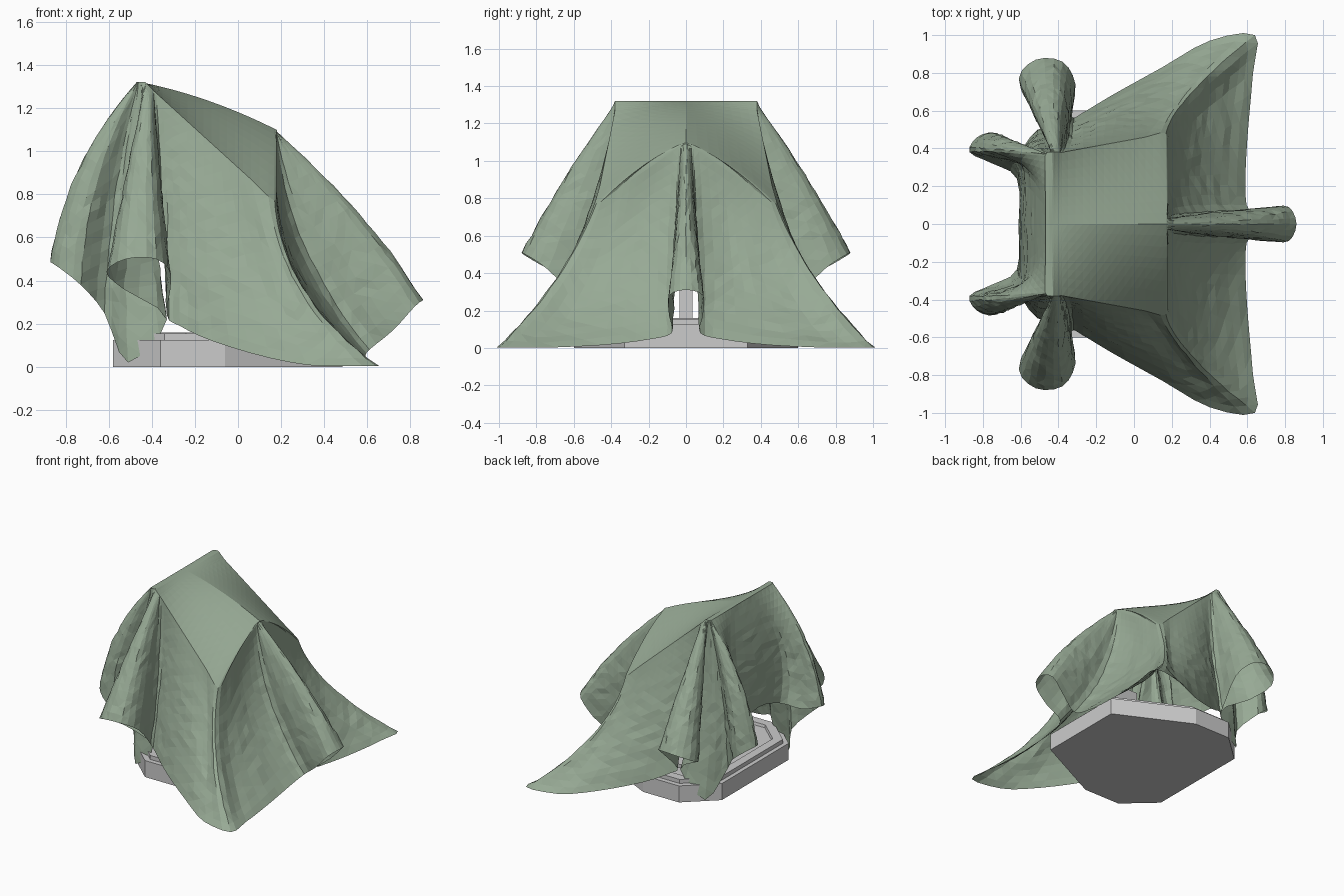
import bpy, bmesh, random
from mathutils import Vector

if "Cube" in bpy.data.objects:
    bpy.data.objects.remove(bpy.data.objects["Cube"])

random.seed(4)


def new_object(name, bm):
    bmesh.ops.recalc_face_normals(bm, faces=bm.faces)
    mesh = bpy.data.meshes.new(name)
    bm.to_mesh(mesh)
    bm.free()
    ob = bpy.data.objects.new(name, mesh)
    bpy.context.collection.objects.link(ob)
    return ob


# ---------- octagonal plinth ----------
HALF = [(.485, .33), (-.06, .60), (-.36, .60), (-.58, .40)]
OUTLINE = HALF + [(x, -y) for x, y in reversed(HALF)]


def prism(name, scale, z0, z1, rim=0):
    bm = bmesh.new()
    cx = -.05
    top = bm.faces.new([bm.verts.new((cx + (x - cx) * scale, y * scale, z0)) for x, y in OUTLINE])
    ext = bmesh.ops.extrude_face_region(bm, geom=[top], use_keep_orig=True)
    new = [v for v in ext["geom"] if isinstance(v, bmesh.types.BMVert)]
    bmesh.ops.translate(bm, verts=new, vec=(0, 0, z1 - z0))
    bm.normal_update()
    if rim:  # sunken panel inside a raised rim
        face = [f for f in ext["geom"] if isinstance(f, bmesh.types.BMFace)]
        bmesh.ops.inset_region(bm, faces=face, thickness=rim)
        bmesh.ops.inset_region(bm, faces=face, thickness=.005)
        bmesh.ops.translate(bm, verts=face[0].verts[:], vec=(0, 0, -.02))
    return new_object(name, bm)


prism("plinth", 1.0, 0, .125)
prism("plinth_rim", .94, .125, .155, rim=.07)
prism("plinth_inner_step", .62, .13, .16)

# thin support under the sheet
bm = bmesh.new()
bmesh.ops.create_cube(bm, size=1)
bmesh.ops.scale(bm, vec=(.2, .07, .35), verts=bm.verts)
bmesh.ops.translate(bm, vec=(.1, 0, .30), verts=bm.verts)
new_object("support_post", bm)

# ---------- draped sheet ----------
# Half outlines from the +x fold round to the back, mirrored over y = 0
HEM = [(.86, 0, .31), (.82, .09, .28), (.72, .09, .17), (.61, .075, .08), (.59, .2, .045),
       (.60, .45, .015), (.63, .8, 0), (.64, 1, 0), (.40, .97, 0), (.15, .83, .04),
       (-.12, .68, .12), (-.27, .59, .19), (-.33, .57, .24), (-.31, .74, .42), (-.38, .86, .5),
       (-.52, .87, .5), (-.61, .77, .44), (-.53, .62, .36), (-.33, .54, .22), (-.51, .50, .02),
       (-.62, .38, .25), (-.73, .48, .38), (-.83, .46, .46), (-.87, .38, .49), (-.75, .32, .46),
       (-.62, .24, .5), (-.61, 0, .56)]
MID = [(.56, 0, .71), (.53, .045, .68), (.42, .06, .62), (.31, .06, .56), (.27, .2, .50),
       (.28, .34, .43), (.31, .54, .33), (.30, .69, .37), (.20, .65, .40), (.03, .6, .52),
       (-.15, .54, .63), (-.27, .48, .73), (-.35, .45, .78), (-.36, .56, .87), (-.40, .63, .92),
       (-.48, .63, .92), (-.52, .57, .88), (-.48, .49, .82), (-.40, .43, .76), (-.51, .42, .72),
       (-.57, .38, .79), (-.65, .45, .87), (-.71, .43, .92), (-.73, .38, .93), (-.65, .34, .9),
       (-.58, .28, .92), (-.57, 0, .95)]
# Supported edge: column -> (x, y, z), with a shoulder at column 7
TOP = [(0, .18, 0, 1.09), (3, .18, .04, 1.07), (7, .17, .48, .77), (12, -.38, .38, 1.27),
       (16, -.43, .38, 1.32), (19, -.46, .38, 1.32), (23, -.47, .36, 1.32), (26, -.46, 0, 1.32)]
ROWS, SUB, CAP = 18, 3, 8


def spine_z(x):
    d = max(0, x + .45)
    return 1.32 - .2 * d - .24 * d * d


def top_point(i):
    for (a, *p), (b, *q) in zip(TOP, TOP[1:]):
        if a <= i <= b:
            return Vector(p).lerp(Vector(q), (i - a) / (b - a))


def mirror_ring(points):
    pts = [Vector(p) for p in points]
    return pts + [Vector((p.x, -p.y, p.z)) for p in reversed(pts[1:-1])]


def smooth_ring(pts):
    out, n = [], len(pts)
    for i in range(n):
        a, b, c, d = (pts[(i + k) % n] for k in (-1, 0, 1, 2))
        for s in range(SUB):
            t = s / SUB
            out.append(.5 * (2 * b + (c - a) * t + (2 * a - 5 * b + 4 * c - d) * t * t
                             + (3 * b - a - 3 * c + d) * t ** 3))
    return out


tops = [top_point(i) for i in range(len(HEM))]
hem, mid, top = (smooth_ring(mirror_ring(r)) for r in (HEM, MID, tops))
bm = bmesh.new()
columns = []
for h, m, t in zip(hem, mid, top):
    spine = Vector((t.x, 0, spine_z(t.x)))
    col = []
    for k in range(CAP):  # upper panels, slightly domed
        f = k / CAP
        col.append(spine.lerp(t, f) + Vector((0, 0, .15 * f * (1 - f) * min(1, 3 * (spine.z - t.z)))))
    for k in range(ROWS + 1):
        u = k / ROWS
        p = t * (2 * (u - .5) * (u - 1)) + m * (4 * u * (1 - u)) + h * (2 * u * (u - .5))
        if 0 < k < ROWS:  # small creases, growing away from the gathered top
            j = .007 * min(u, .6)
            p += Vector([random.uniform(-j, j) for _ in range(3)])
        col.append(p)
    columns.append([bm.verts.new((p.x, p.y, max(p.z, .003))) for p in col])
for a, b in zip(columns, columns[1:] + columns[:1]):
    for k in range(len(a) - 1):
        bm.faces.new((a[k], a[k + 1], b[k + 1], b[k]))
bmesh.ops.remove_doubles(bm, verts=bm.verts, dist=.004)
bmesh.ops.triangulate(bm, faces=bm.faces)
sheet = new_object("draped_sheet", bm)

mat = bpy.data.materials.new("sage_cloth")
mat.diffuse_color = (.31, .40, .30, 1)
mat.use_nodes = True
mat.node_tree.nodes["Principled BSDF"].inputs["Base Color"].default_value = mat.diffuse_color
sheet.data.materials.append(mat)
